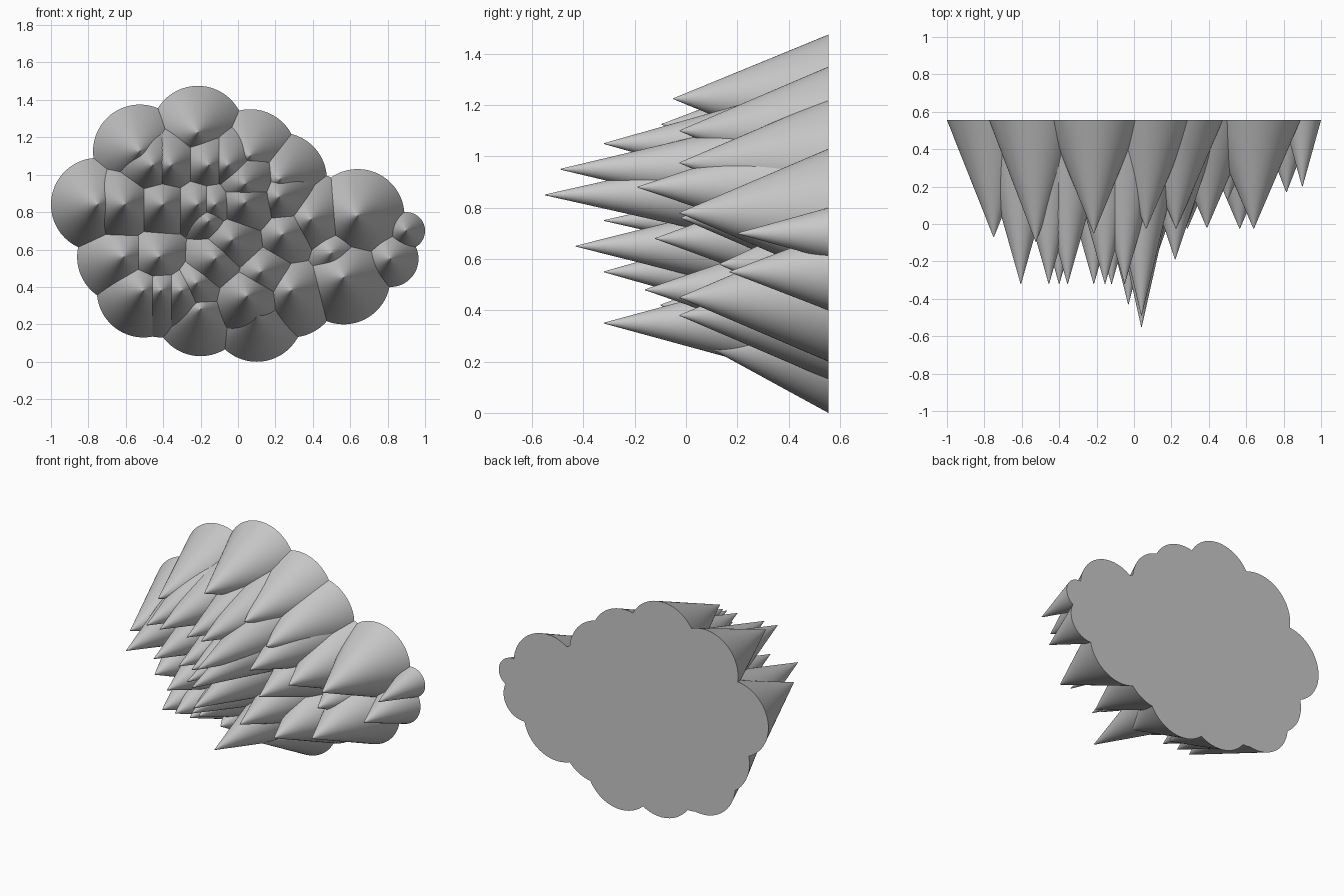
import bpy
import bmesh
import math
from mathutils import Matrix

default_cube = bpy.data.objects.get("Cube")
if default_cube:
    bpy.data.objects.remove(default_cube, do_unlink=True)

BACK = 0.555      # plane shared by every spike base
RADIUS = 0.25     # usual base radius
SIDES = 96

grey = bpy.data.materials.new("plain grey")
grey.use_nodes = True
colour = (0.58, 0.58, 0.58, 1)
grey.diffuse_color = colour
grey.node_tree.nodes["Principled BSDF"].inputs["Base Color"].default_value = colour


def add_spike(name, x, z, tip, radius=RADIUS):
    """Cone with its flat base on the back plane and its point facing forward."""
    length = BACK - tip
    mesh = bpy.data.meshes.new(name)
    bm = bmesh.new()
    place = Matrix.Translation((x, BACK - length / 2, z)) @ Matrix.Rotation(math.pi / 2, 4, "X")
    bmesh.ops.create_cone(bm, cap_ends=True, segments=SIDES, radius1=radius,
                          radius2=0.0015, depth=length, matrix=place)
    bm.to_mesh(mesh)
    bm.free()
    mesh.materials.append(grey)
    spike = bpy.data.objects.new(name, mesh)
    bpy.context.collection.objects.link(spike)
    bpy.ops.object.select_all(action="DESELECT")
    spike.select_set(True)
    bpy.context.view_layer.objects.active = spike
    bpy.ops.object.shade_smooth_by_angle(angle=math.radians(30))


def add_row(name, z, tip, positions):
    """Row of equal spikes at one height."""
    for number, x in enumerate(positions, 1):
        add_spike(f"{name}_{number}", x, z, tip)


# Spikes standing in rows
add_row("upper_row_spike", 1.05, -0.32, (-0.455, -0.355, -0.155, -0.05))
add_row("middle_row_spike", 0.84, -0.32, (-0.605, -0.4, -0.215, -0.12))
add_row("bottom_row_spike", 0.38, -0.08, (-0.505, -0.41, -0.3))

# Longest spikes near the centre
add_spike("longest_spike", 0.04, 0.85, -0.55)
add_spike("upper_long_spike", 0.04, 0.95, -0.49)
add_spike("lower_long_spike", -0.03, 0.65, -0.43)
add_spike("bottom_long_spike", 0.05, 0.35, -0.32, 0.24)
add_spike("centre_spike", -0.155, 0.75, -0.32, 0.2)
add_spike("lower_centre_spike", -0.12, 0.55, -0.32)

# Medium spikes right of the centre
add_spike("lower_right_spike", -0.42, 0.56, -0.15)
add_spike("bottom_right_spike", -0.22, 0.42, -0.1)

# Medium spikes left of the centre
add_spike("inner_upper_spike", 0.22, 0.88, -0.19)
add_spike("inner_middle_spike", 0.24, 0.68, -0.12)
add_spike("inner_lower_spike", 0.125, 0.48, -0.16)
add_spike("outer_middle_spike", 0.39, 0.76, -0.02)

# Rim of broad spikes forming the outline
add_spike("rim_right_spike", -0.75, 0.84, -0.07)
add_spike("rim_lower_right_spike", -0.61, 0.56, -0.01)
add_spike("rim_upper_right_spike", -0.525, 1.125, -0.095)
add_spike("rim_top_spike", -0.215, 1.225, -0.05)
add_spike("rim_upper_left_spike", 0.065, 1.1, -0.025)
add_spike("rim_shoulder_spike", 0.225, 0.975, -0.025)
add_spike("rim_left_spike", 0.64, 0.78, -0.025)
add_spike("rim_lower_left_spike", 0.565, 0.45, -0.025)
add_spike("rim_under_left_spike", 0.285, 0.38, -0.025)
add_spike("rim_bottom_spike", 0.1, 0.25, 0.1)
add_spike("rim_under_right_spike", -0.2, 0.28, 0.1)

# Small spikes at the far left
add_spike("small_gap_spike", 0.5, 0.58, 0.13, 0.2)
add_spike("small_lower_spike", 0.815, 0.55, 0.17, 0.15)
add_spike("small_upper_spike", 0.9, 0.7, 0.2, 0.1)
